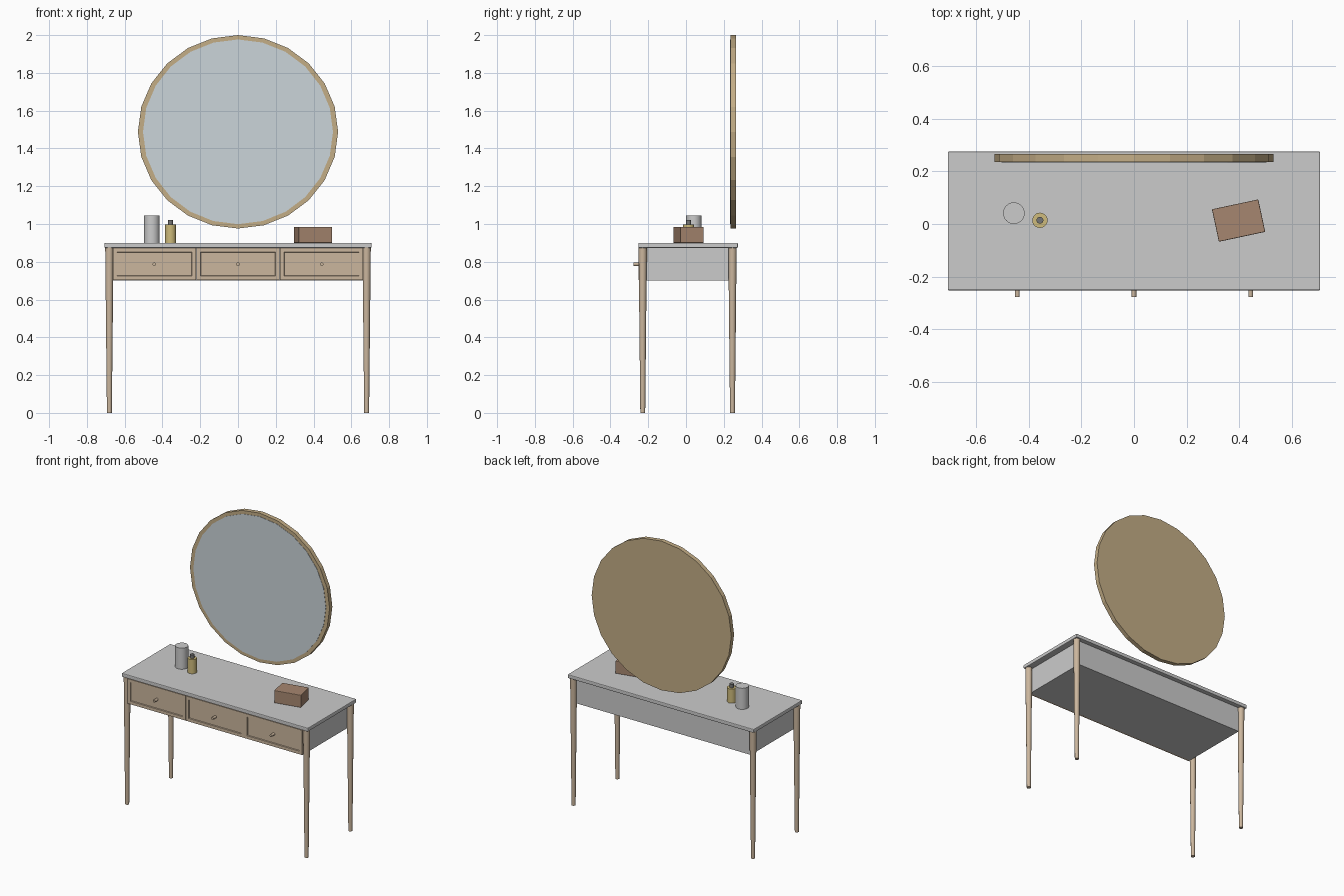
import bpy, bmesh, math

if "Cube" in bpy.data.objects:
    bpy.data.objects.remove(bpy.data.objects["Cube"])


def mat(name, rgb):
    m = bpy.data.materials.new(name)
    m.diffuse_color = (*rgb, 1)
    m.use_nodes = True
    m.node_tree.nodes["Principled BSDF"].inputs["Base Color"].default_value = m.diffuse_color
    return m


wood = mat("wood", (0.60, 0.47, 0.34))
brass = mat("brass", (0.55, 0.42, 0.24))
glass = mat("glass", (0.60, 0.66, 0.70))
white = mat("white", (0.78, 0.78, 0.77))
gold = mat("gold", (0.62, 0.50, 0.20))
brown = mat("brown", (0.38, 0.24, 0.16))
dark = mat("dark", (0.18, 0.18, 0.18))


def finish(ob, name, m):
    ob.name = name
    if m:
        ob.data.materials.append(m)
    return ob


def box(name, x0, x1, y0, y1, z0, z1, m=None, bevel=0.0):
    bpy.ops.mesh.primitive_cube_add(size=1, location=((x0 + x1) / 2, (y0 + y1) / 2, (z0 + z1) / 2))
    ob = bpy.context.object
    ob.scale = (x1 - x0, y1 - y0, z1 - z0)
    bpy.ops.object.transform_apply(location=False, rotation=False, scale=True)
    if bevel:
        b = ob.modifiers.new("bevel", 'BEVEL')
        b.width, b.segments = bevel, 2
    return finish(ob, name, m)


def cone(name, x, y, z0, z1, r0, r1, m=None, sides=20):
    bpy.ops.mesh.primitive_cone_add(vertices=sides, radius1=r0, radius2=r1, depth=z1 - z0,
                                    location=(x, y, (z0 + z1) / 2))
    bpy.ops.object.shade_smooth_by_angle(angle=math.radians(40))
    return finish(bpy.context.object, name, m)


def disc(name, x, z, y0, y1, rx, rz, sides, m):
    # cylinder lying along y, optionally elliptical
    bpy.ops.mesh.primitive_cylinder_add(vertices=sides, radius=1, depth=y1 - y0,
                                        location=(x, (y0 + y1) / 2, z), rotation=(math.pi / 2, 0, 0))
    ob = bpy.context.object
    ob.scale = (rx, rz, 1)
    bpy.ops.object.transform_apply(location=False, rotation=True, scale=True)
    return finish(ob, name, m)


# table top and carcass
box("table_top", -0.707, 0.707, -0.252, 0.275, 0.874, 0.90, None, 0.005)
box("carcass", -0.663, 0.663, -0.238, 0.245, 0.702, 0.875)

# tapered legs
for sx, side in ((-1, "left"), (1, "right")):
    for y, end in ((-0.229, "front"), (0.246, "back")):
        cone(f"{end}_{side}_leg", sx * 0.681, y, 0, 0.875, 0.013, 0.022, wood, 16)

# drawers with recessed panels and knobs
for i in (-1, 0, 1):
    x = i * 0.443
    d = box(f"drawer_{i + 2}", x - 0.22, x + 0.22, -0.251, -0.232, 0.703, 0.873, wood)
    bm = bmesh.new()
    bm.from_mesh(d.data)
    bm.normal_update()
    front = [f for f in bm.faces if f.normal.y < -0.9]
    bmesh.ops.inset_region(bm, faces=front, thickness=0.03, depth=0)
    bmesh.ops.inset_region(bm, faces=front, thickness=0.003, depth=-0.006)
    bm.to_mesh(d.data)
    bm.free()
    disc(f"drawer_knob_{i + 2}", x, 0.787, -0.278, -0.243, 0.009, 0.009, 16, wood)

# faceted mirror
disc("mirror_frame", 0, 1.488, 0.236, 0.266, 0.53, 0.512, 24, brass)
disc("mirror_glass", 0, 1.488, 0.234, 0.25, 0.503, 0.489, 24, glass)

# objects on the top
cone("jar", -0.456, 0.041, 0.90, 1.045, 0.041, 0.041, white, 24)
cone("bottle", -0.357, 0.014, 0.90, 0.997, 0.029, 0.029, gold, 20)
cone("bottle_cap", -0.357, 0.014, 0.997, 1.022, 0.013, 0.013, dark, 16)
jb = box("jewellery_box", 0.307, 0.487, -0.05, 0.076, 0.90, 0.985, brown, 0.003)
jb.rotation_euler.z = 0.21
